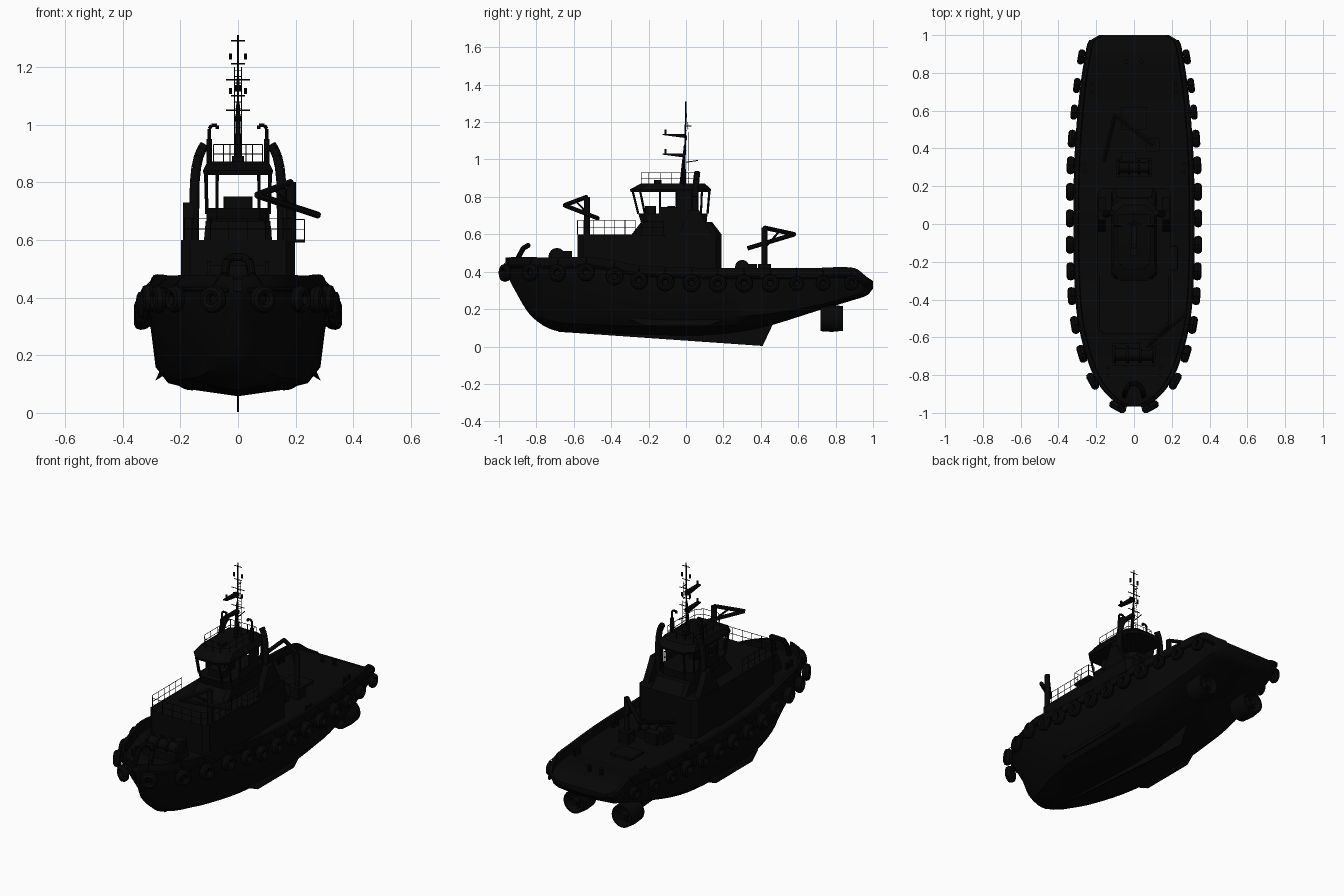
import bpy, bmesh, math
from mathutils import Vector, Matrix

if "Cube" in bpy.data.objects:
    bpy.data.objects.remove(bpy.data.objects["Cube"])

black = bpy.data.materials.new("soot black")
black.use_nodes = True
black.diffuse_color = (0.002, 0.002, 0.002, 1)
black.node_tree.nodes["Principled BSDF"].inputs["Base Color"].default_value = black.diffuse_color
made = []


def finish(name, bm):
    bmesh.ops.recalc_face_normals(bm, faces=bm.faces)
    mesh = bpy.data.meshes.new(name)
    bm.to_mesh(mesh)
    bm.free()
    mesh.materials.append(black)
    ob = bpy.data.objects.new(name, mesh)
    bpy.context.scene.collection.objects.link(ob)
    made.append(ob)
    return ob


def loft(name, rings):
    """Skin closed rings of equal length and cap both ends."""
    bm = bmesh.new()
    rows = [[bm.verts.new(p) for p in r] for r in rings]
    n = len(rows[0])
    for a, b in zip(rows, rows[1:]):
        for i in range(n):
            j = (i + 1) % n
            bm.faces.new((a[i], a[j], b[j], b[i]))
    bm.faces.new(rows[0])
    bm.faces.new(rows[-1])
    return finish(name, bm)


def outline(x, y0, y1, z, c):
    """Rectangle with cut corners."""
    half = [(x - c, y0), (x, y0 + c), (x, y1 - c), (x - c, y1)]
    pts = half + [(-px, py) for px, py in reversed(half)]
    return [(px, py, z) for px, py in pts]


def block(name, x, y0, y1, z0, z1, c=0.005, cx=0):
    ob = loft(name, [outline(x, y0, y1, z, c) for z in (z0, z1)])
    ob.location.x = cx
    return ob


def pipes(name, paths, r, sides=8, tip=None):
    """Straight round bars along each path, gathered in one object."""
    bm = bmesh.new()
    for path in paths:
        for a, b in zip(path, path[1:]):
            a, b = Vector(a), Vector(b)
            d = b - a
            m = Matrix.Translation((a + b) / 2) @ d.to_track_quat('Z', 'Y').to_matrix().to_4x4()
            bmesh.ops.create_cone(bm, cap_ends=True, segments=sides, radius1=r,
                                  radius2=r if tip is None else tip, depth=d.length, matrix=m)
    return finish(name, bm)


def rail(name, path, h):
    paths = [[(x, y, z + h * f) for x, y, z in path] for f in (0.5, 1)]
    for a, b in zip(path, path[1:]):
        a, b = Vector(a), Vector(b)
        n = max(1, round((b - a).length / 0.06))
        for i in range(n + 1):
            p = a.lerp(b, i / n)
            paths.append([p, p + Vector((0, 0, h))])
    return pipes(name, paths, 0.0016, 5)


# Hull stations: y, deck half width, sheer, chine half width, chine height, keel height
stations = [
    (-0.965, .035, .475, .012, .42, .40), (-0.92, .115, .478, .035, .36, .31),
    (-0.83, .19, .478, .075, .24, .165), (-0.70, .245, .475, .14, .195, .085),
    (-0.50, .292, .478, .225, .17, .075), (-0.25, .31, .435, .278, .16, .065),
    (0.10, .313, .42, .285, .16, .06), (0.40, .305, .42, .28, .17, .10),
    (0.70, .28, .42, .25, .22, .19), (0.90, .25, .42, .22, .275, .25),
    (0.97, .23, .37, .20, .30, .275), (1.0, .185, .35, .15, .33, .31)]


def station(y):
    """Smoothly blended hull section values at y."""
    k = max(i for i in range(len(stations) - 1) if stations[i][0] <= y or i == 0)
    p = [stations[min(max(k + i, 0), len(stations) - 1)] for i in (-1, 0, 1, 2)]
    h = p[2][0] - p[1][0]
    t = min(max((y - p[1][0]) / h, 0), 1)
    out = [y]
    for c in range(1, 6):
        m1 = (p[2][c] - p[0][c]) / (p[2][0] - p[0][0]) * h
        m2 = (p[3][c] - p[1][c]) / (p[3][0] - p[1][0]) * h
        s = t * t * (3 - 2 * t)
        out.append(p[1][c] + (p[2][c] - p[1][c]) * s + m1 * t * (1 - t) ** 2 - m2 * t * t * (1 - t))
    return out


def hull_ring(y):
    y, b, zt, c, zc, zk = station(y)
    deck = zt - min(.055 if y < 0 else .045, max(0.008, (1 - y) * 0.4))
    half = [(b - .022, deck), (b - .018, zt), (b, zt), (b, zt - .02), (b * .97, zc + (zt - zc) * .55),
            (c, zc), (c * .85, zk + (zc - zk) * .45), (c * .5, zk + (zc - zk) * .2)]
    return ([(x, y, z) for x, z in half] + [(0, y, zk)] + [(-x, y, z) for x, z in reversed(half)])


ys = []
for a, b in zip(stations, stations[1:]):
    ys += [a[0] + (b[0] - a[0]) * i / 4 for i in range(4)]
ys.append(1.0)
loft("hull", [hull_ring(y) for y in ys])

# Rubbing strake, skeg and bilge fins
side = [(station(y)[1], y, station(y)[2] - .05) for y in ys[:-4]]
pipes("rubbing_strake", [[(s * x, y, z) for x, y, z in side] for s in (1, -1)], 0.008)
skeg = [(-0.7, .08), (0.41, .003), (0.465, .12), (0.2, .1), (-0.4, .09)]
loft("skeg", [[(x, y, z) for y, z in skeg] for x in (-.004, .004)])
for s, label in ((1, "left"), (-1, "right")):
    loft(label + "_bilge_fin", [[(s * .25, y, .135), (s * .265, y, .16), (s * (.265 + o), y, .155 - 2 * o)]
                                for y, o in ((-.3, .005), (-.22, .022), (.12, .022), (.2, .005))])
    # Thruster in a ring nozzle
    bm = bmesh.new()
    prof = [(.052, .72), (.068, .72), (.072, .78), (.066, .84), (.056, .84), (.05, .78)]
    rows = [[bm.verts.new((s * .16 + r * math.cos(a), y, .15 + r * math.sin(a))) for r, y in prof]
            for a in [math.tau * i / 24 for i in range(24)]]
    for i in range(24):
        for j in range(6):
            k, l = (i + 1) % 24, (j + 1) % 6
            bm.faces.new((rows[i][j], rows[i][l], rows[k][l], rows[k][j]))
    finish(label + "_nozzle", bm)
    pipes(label + "_thruster_leg", [[(s * .16, .74, .15), (s * .16, .84, .15)],
                                    [(s * .16, .77, .14), (s * .16, .77, .28)]], .02, 12)
    blades = [[(s * .16, .79, .15), (s * .16 + .05 * math.cos(a), .79, .15 + .05 * math.sin(a))]
              for a in [math.tau * i / 4 for i in range(4)]]
    pipes(label + "_propeller", blades, .01, 6)

# Tyre fenders hung on chains all round, smaller towards the stern
for s in (1, -1):
    for y in (-.945, -.82, -.68, -.53, -.38, -.25, -.11, .03, .17, .31, .45, .59, .73, .88):
        b, zt = station(y)[1:3]
        slope = (station(y + .02)[1] - station(y - .02)[1]) / .04
        n = Vector((s, -slope, 0)).normalized()
        pos = Vector((s * b, y, zt - .083)) + n * .026
        size = .8 if .5 < y else .95
        bpy.ops.mesh.primitive_torus_add(major_segments=20, minor_segments=8, major_radius=.033 * size,
                                         minor_radius=.018 * size, location=pos)
        ob = bpy.context.object
        ob.name = "tyre_fender"
        ob.rotation_euler = n.to_track_quat('Z', 'Y').to_euler()
        ob.scale.z = 1.25
        ob.data.materials.append(black)
        made.append(ob)
        pipes("tyre_chain", [[pos + n * .01 + Vector((0, 0, .04)), (s * (b - .01), y, zt)]], .002, 5)

# Deckhouse, upper tier and wheelhouse
block("deckhouse", .197, -.58, .19, .36, .6, .03)
loft("upper_tier", [outline(.118, -.29, .19, .6, .02), outline(.112, -.24, .14, .665, .02)])
lower, sill = outline(.11, -.24, .11, .66, .035), outline(.108, -.255, .115, .71, .035)
eave = outline(.112, -.285, .125, .83, .04)
loft("wheelhouse_wall", [lower, sill])
loft("wheelhouse_roof", [outline(.118, -.295, .13, .825, .05), outline(.122, -.3, .135, .84, .05),
                         outline(.105, -.24, .1, .872, .045)])
posts = [[a, b] for a, b in zip(sill, eave)]
for s in (1, -1):
    posts += [[(s * .108, y, .7), (s * .112, y, .83)] for y in (-.14, -.05, .03)]
pipes("window_posts", posts, .006, 6)
for s in (1, -1):
    loft("wheelhouse_door", [[(s * x, y, z) for y, z in ((-.145, .69), (-.05, .69), (-.05, .745), (-.145, .745))]
                             for x in (.104, .114)])
    loft("rear_panel", [[(s * x, y, z) for y, z in ((-.05, .7), (.03, .7), (.03, .83), (-.05, .83))]
                        for x in (.104, .114)])
block("helm_console", .05, -.22, -.16, .7, .75)
block("helm_seat", .025, -.1, -.06, .7, .75)

# Exhaust stacks, casings and vent pipes
for s in (1, -1):
    loft("stack_casing", [[(s * x, y, z) for y, z in ((-.04, .6), (.14, .6), (.1, .67), (.07, .73), (.02, .73))]
                          for x in (.152, .19)])
    pipes("exhaust_stack", [[(s * .153, .05, .6), (s * .15, .05, .8), (s * .145, .052, .85),
                             (s * .136, .055, .89), (s * .125, .058, .915), (s * .115, .06, .93)]], .017, 12)
    pipes("roof_vent", [[(s * .1, -.01, .86), (s * .1, -.01, .985), (s * .092, -.01, .997),
                         (s * .072, -.01, .997), (s * .072, -.01, .985)]], .006)
    pipes("vent_base", [[(s * .1, -.01, .84), (s * .1, -.01, .95)]], .01)

# Mast with yards, brackets, lamps and ladder
pipes("mast_base", [[(0, -.022, .86), (0, -.005, 1.08)]], .014, 10, .006)
pipes("mast_pole", [[(0, -.005, 1.08), (0, 0, 1.31)]], .004)
yards = [[(-.042, 0, z), (.042, 0, z)] for z in (1.05, 1.155)]
yards += [[(-.025, 0, z), (.025, 0, z)] for z in (1.1, 1.21, 1.29)]
yards += [[(0, 0, .985), (0, .065, .995)], [(0, 0, 1.18), (0, .03, 1.18)]]
pipes("mast_yards", yards, .0025, 6)
for z in (1.02, 1.125):
    loft("mast_bracket", [[(x, y, z + h) for y, h in ((-.005, -.01), (-.005, .012), (-.125, .012), (-.125, .006))]
                          for x in (-.012, .012)])
lamps = [[(s * .026, 0, z), (s * .026, 0, z + .022)] for s in (1, -1) for z in (1.105, 1.225)]
lamps += [[(0, -.11, z), (0, -.11, z + .025)] for z in (1.03, 1.135)]
pipes("mast_lamps", lamps, .006)
rungs = [[(.01, .012, .88 + i * .022), (-.01, .012, .88 + i * .022)] for i in range(15)]
pipes("mast_ladder", rungs + [[(s * .012, .014, .87), (s * .012, .01, 1.2)] for s in (1, -1)], .0014, 5)
block("roof_searchlight", .02, -.17, -.13, .86, .89)

# Railings
rail("upper_deck_rail", [(.185, -.27, .6), (.185, -.55, .6), (.16, -.58, .6), (-.16, -.58, .6),
                         (-.185, -.55, .6), (-.185, -.27, .6)], .075)
rail("roof_rail", [(.085, .05, .865), (.085, -.2, .865), (.05, -.24, .865), (-.05, -.24, .865),
                   (-.085, -.2, .865), (-.085, .05, .865), (.085, .05, .865)], .065)
rail("wing_rail", [(.19, -.24, .6), (.23, -.24, .6), (.23, -.12, .6), (.19, -.12, .6)], .07)
block("wing_platform", .022, -.245, -.115, .59, .602, cx=.21)


# Folding deck cranes: foot, top, knuckle and tip
def crane(label, foot, top, knuckle, tip):
    pipes(label + "_crane_post", [[foot, top]], .016, 12)
    pipes(label + "_crane_boom", [[top, knuckle], [knuckle, tip]], .012, 6)
    mid = Vector(foot).lerp(Vector(top), .6)
    pipes(label + "_crane_ram", [[mid, Vector(top).lerp(Vector(knuckle), .5)]], .006, 6)


crane("front", (.185, -.53, .59), (.185, -.53, .8), (.065, -.65, .755), (.28, -.47, .685))
crane("rear", (.1, .42, .36), (.1, .42, .635), (-.1, .58, .6), (-.16, .33, .525))
block("rear_crane_foot", .035, .385, .455, .36, .44, cx=.1)


# Winches on the bow and aft deck
def winch(label, y, z, r, w, floor):
    pipes(label + "_winch_drum", [[(-w, y, z), (w, y, z)]], r * .7, 16)
    pipes(label + "_winch_flanges", [[(x - .006, y, z), (x + .006, y, z)] for x in (-w, -w / 3, w / 3, w)], r, 16)
    block(label + "_winch_bed", w + .015, y - r * 1.3, y + r * 1.3, floor, z - r * .4)


winch("bow", -.69, .482, .045, .1, .4)
winch("aft", .3, .425, .038, .08, .36)
block("bow_winch_motor", .03, -.67, -.61, .4, .51, cx=.06)
block("aft_winch_motor", .04, .33, .38, .36, .44, cx=-.03)

# Bow staple, mooring bitts and tow pins
pipes("bow_staple", [[(.05, -.91, .42), (.048, -.895, .48), (.04, -.87, .525), (.02, -.845, .54),
                      (-.02, -.845, .54), (-.04, -.87, .525), (-.048, -.895, .48), (-.05, -.91, .42)]], .014, 10)
bitts = [[(s * x, y + d, z), (s * x, y + d, z + .05)] for s in (1, -1) for d in (-.02, .02)
         for x, y, z in ((.26, .3, .365), (.22, .72, .365), (.14, -.78, .41))]
pipes("mooring_bitts", bitts, .01, 10)
pipes("tow_pins", [[(s * .04, .86, .36), (s * .04, .86, .415)] for s in (1, -1)], .012, 10)
block("engine_hatch", .07, .5, .62, .36, .388)

# Smooth rounded parts while keeping edges crisp
bpy.ops.object.select_all(action='DESELECT')
for ob in made:
    ob.select_set(True)
bpy.context.view_layer.objects.active = made[0]
bpy.ops.object.shade_smooth_by_angle(angle=math.radians(35))
